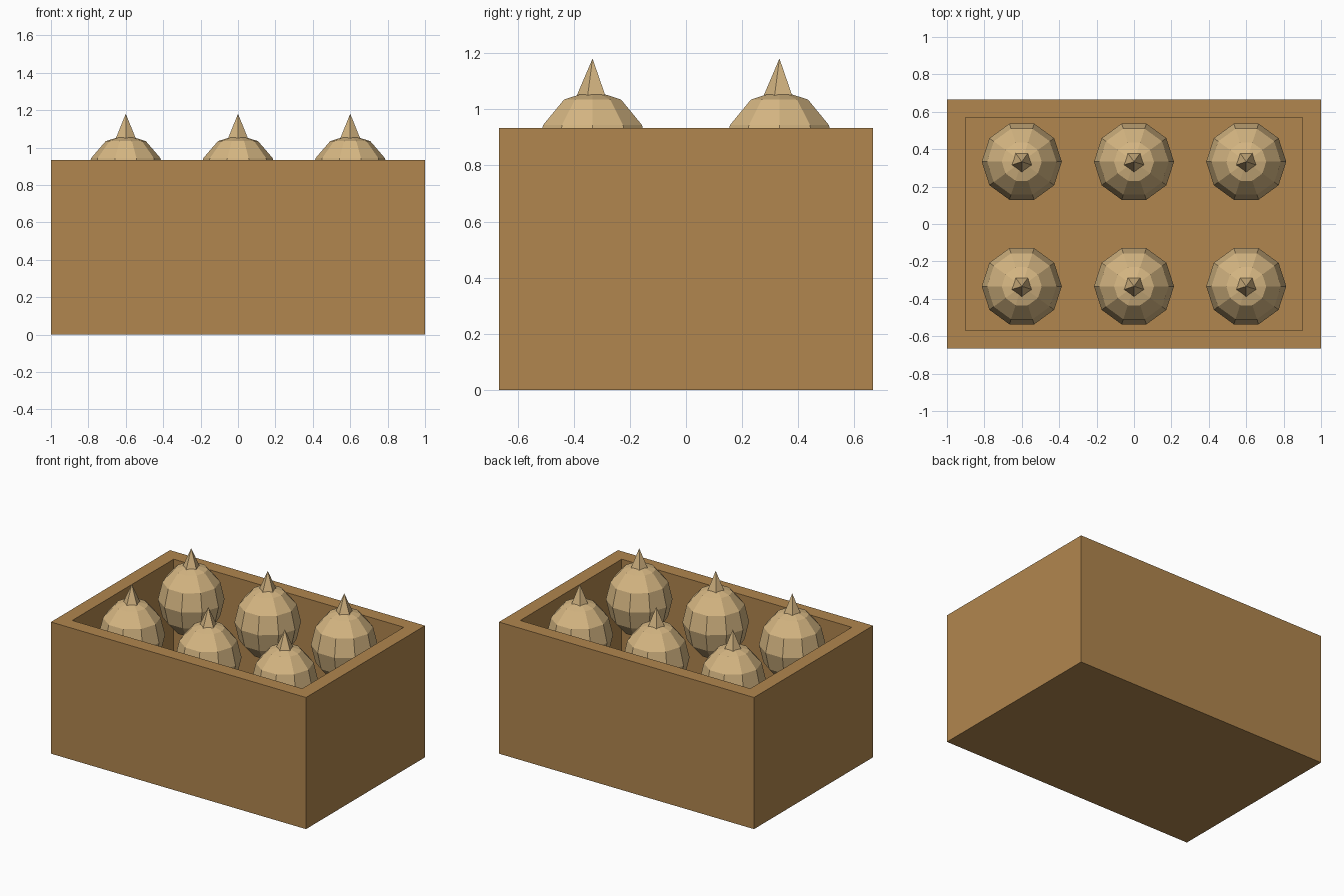
import bpy, bmesh
from math import pi, radians
from mathutils import Matrix

if "Cube" in bpy.data.objects:
    bpy.data.objects.remove(bpy.data.objects["Cube"])


def material(name, rgb):
    mat = bpy.data.materials.new(name)
    mat.diffuse_color = (*rgb, 1)
    mat.use_nodes = True
    mat.node_tree.nodes["Principled BSDF"].inputs["Base Color"].default_value = mat.diffuse_color
    return mat


def add_object(name, bm, mat):
    mesh = bpy.data.meshes.new(name)
    bm.to_mesh(mesh)
    bm.free()
    mesh.materials.append(mat)
    obj = bpy.data.objects.new(name, mesh)
    bpy.context.collection.objects.link(obj)
    return obj


wood = material("wood", (0.44, 0.24, 0.077))
skin = material("onion_skin", (0.67, 0.47, 0.225))

# Open crate: block with its top inset and pushed down to the floor
WIDTH, DEPTH, HEIGHT, WALL = 2.0, 1.333, 0.933, 0.098
bm = bmesh.new()
bmesh.ops.create_cube(bm, size=1, matrix=Matrix.Translation((0, 0, HEIGHT / 2))
                      @ Matrix.Diagonal((WIDTH, DEPTH, HEIGHT, 1)))
bm.normal_update()
top = max(bm.faces, key=lambda f: f.calc_center_median().z)
bmesh.ops.inset_region(bm, faces=[top], thickness=WALL, use_even_offset=True)
cavity = bmesh.ops.extrude_discrete_faces(bm, faces=[top])["faces"][0]
bmesh.ops.translate(bm, verts=cavity.verts, vec=(0, 0, WALL - HEIGHT))
bmesh.ops.recalc_face_normals(bm, faces=bm.faces)
add_object("crate", bm, wood)

# Two rows of three onions, each a faceted bulb with a pointed stem
for row, y in enumerate((-0.333, 0.333)):
    for col, x in enumerate((-0.6, 0, 0.6)):
        bm = bmesh.new()
        bmesh.ops.create_uvsphere(bm, u_segments=10, v_segments=6, radius=1,
                                  matrix=Matrix.Diagonal((0.214, 0.214, 0.248, 1))
                                  @ Matrix.Rotation(radians(90), 4, "Z"))
        bulb = add_object(f"onion_bulb_{row}_{col}", bm, skin)
        bulb.location = (x, y, 0.82)

        bm = bmesh.new()
        bmesh.ops.create_cone(bm, cap_ends=True, segments=5, radius1=0.064,
                              radius2=0, depth=0.15)
        bmesh.ops.remove_doubles(bm, verts=bm.verts, dist=1e-4)
        # Turn one corner of the five-sided stem to the front
        corner = max((v for v in bm.verts if v.co.z < 0), key=lambda v: abs(v.co.y) - abs(v.co.x))
        turn = pi if corner.co.y > 0 else 0
        bmesh.ops.rotate(bm, verts=bm.verts, matrix=Matrix.Rotation(turn, 3, "Z"))
        stem = add_object(f"onion_stem_{row}_{col}", bm, skin)
        stem.location = (x, y, 1.106)
